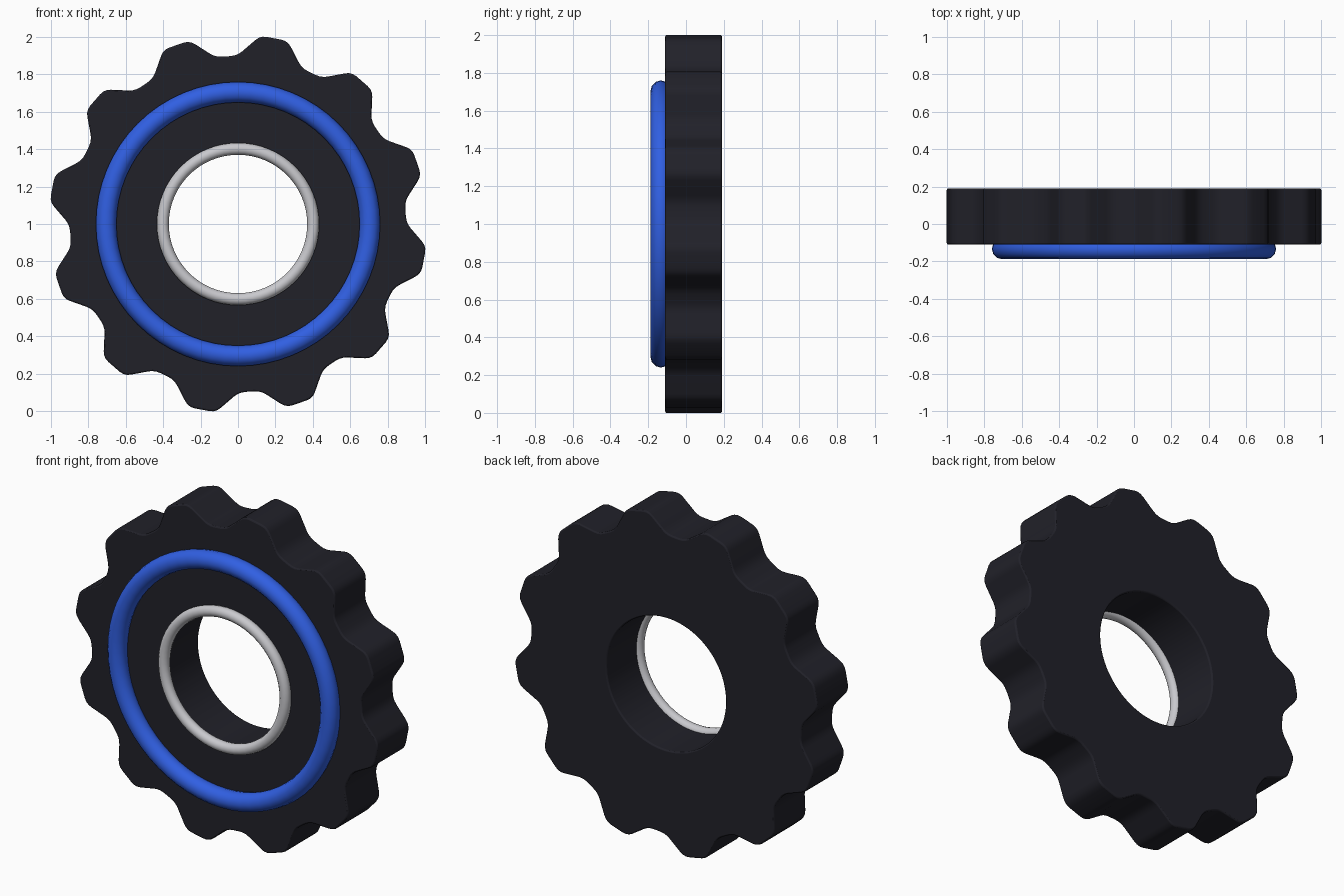
import bpy, bmesh, math
from mathutils import Vector

if "Cube" in bpy.data.objects:
    bpy.data.objects.remove(bpy.data.objects["Cube"])

TEETH = 12
PHASE = math.radians(19)      # angle of the first tooth
FRONT, BACK = -0.11, 0.19     # thickness of the wheel along y
HOLE_R = 0.395
CENTRE_Z = 1.0


def material(name, rgb):
    m = bpy.data.materials.new(name)
    m.diffuse_color = (*rgb, 1)
    m.use_nodes = True
    m.node_tree.nodes["Principled BSDF"].inputs["Base Color"].default_value = m.diffuse_color
    return m


def polar(r, a):
    return Vector((r * math.cos(a), r * math.sin(a)))


def rounded(points, cut, steps=3):
    """Closed outline with every corner replaced by a small curve."""
    out = []
    n = len(points)
    for i, p in enumerate(points):
        a = p + (points[i - 1] - p).normalized() * cut
        b = p + (points[(i + 1) % n] - p).normalized() * cut
        for k in range(steps + 1):
            t = k / steps
            out.append(a * (1 - t) ** 2 + p * 2 * t * (1 - t) + b * t * t)
    return out


# Toothed wheel outline: flat tips and flat valleys joined by slopes
corners = []
for i in range(TEETH):
    mid = PHASE + i * math.tau / TEETH
    for r, deg in ((0.90, -11.3), (1.014, -4.2), (1.014, 4.2), (0.90, 11.3)):
        corners.append(polar(r, mid + math.radians(deg)))
outline = rounded(corners, 0.035)

# Toothed wheel: outline and round hole, joined front, back and through the bore
bm = bmesh.new()
loops = []
hole = [p.normalized() * HOLE_R for p in outline]
for pts, y in ((outline, FRONT), (outline, BACK), (hole, BACK), (hole, FRONT)):
    loops.append([bm.verts.new((p.x, y, p.y + CENTRE_Z)) for p in pts])
n = len(outline)
for j in range(4):
    a, b = loops[j], loops[(j + 1) % 4]
    for i in range(n):
        k = (i + 1) % n
        bm.faces.new((a[i], a[k], b[k], b[i]))
bmesh.ops.recalc_face_normals(bm, faces=bm.faces)
mesh = bpy.data.meshes.new("toothed_wheel")
bm.to_mesh(mesh)
bm.free()
wheel = bpy.data.objects.new("toothed_wheel", mesh)
bpy.context.collection.objects.link(wheel)
mesh.materials.append(material("dark rubber", (0.015, 0.015, 0.022)))
bevel = wheel.modifiers.new("soft_rims", 'BEVEL')
bevel.width = 0.008
bevel.segments = 2
bevel.limit_method = 'ANGLE'
bevel.angle_limit = math.radians(60)
bpy.ops.object.select_all(action='DESELECT')
wheel.select_set(True)
bpy.context.view_layer.objects.active = wheel
bpy.ops.object.shade_smooth_by_angle(angle=math.radians(40))


# Rings set into the front face
def ring(name, major, minor, y, mat):
    bpy.ops.mesh.primitive_torus_add(
        major_radius=major, minor_radius=minor, major_segments=64,
        minor_segments=12, location=(0, y, CENTRE_Z), rotation=(math.pi / 2, 0, 0))
    ob = bpy.context.object
    ob.name = name
    ob.data.materials.append(mat)
    bpy.ops.object.shade_smooth()


ring("outer_ring", 0.705, 0.055, -0.133, material("blue", (0.03, 0.115, 0.76)))
ring("bore_ring", 0.402, 0.032, -0.125, material("silver", (0.58, 0.58, 0.61)))
